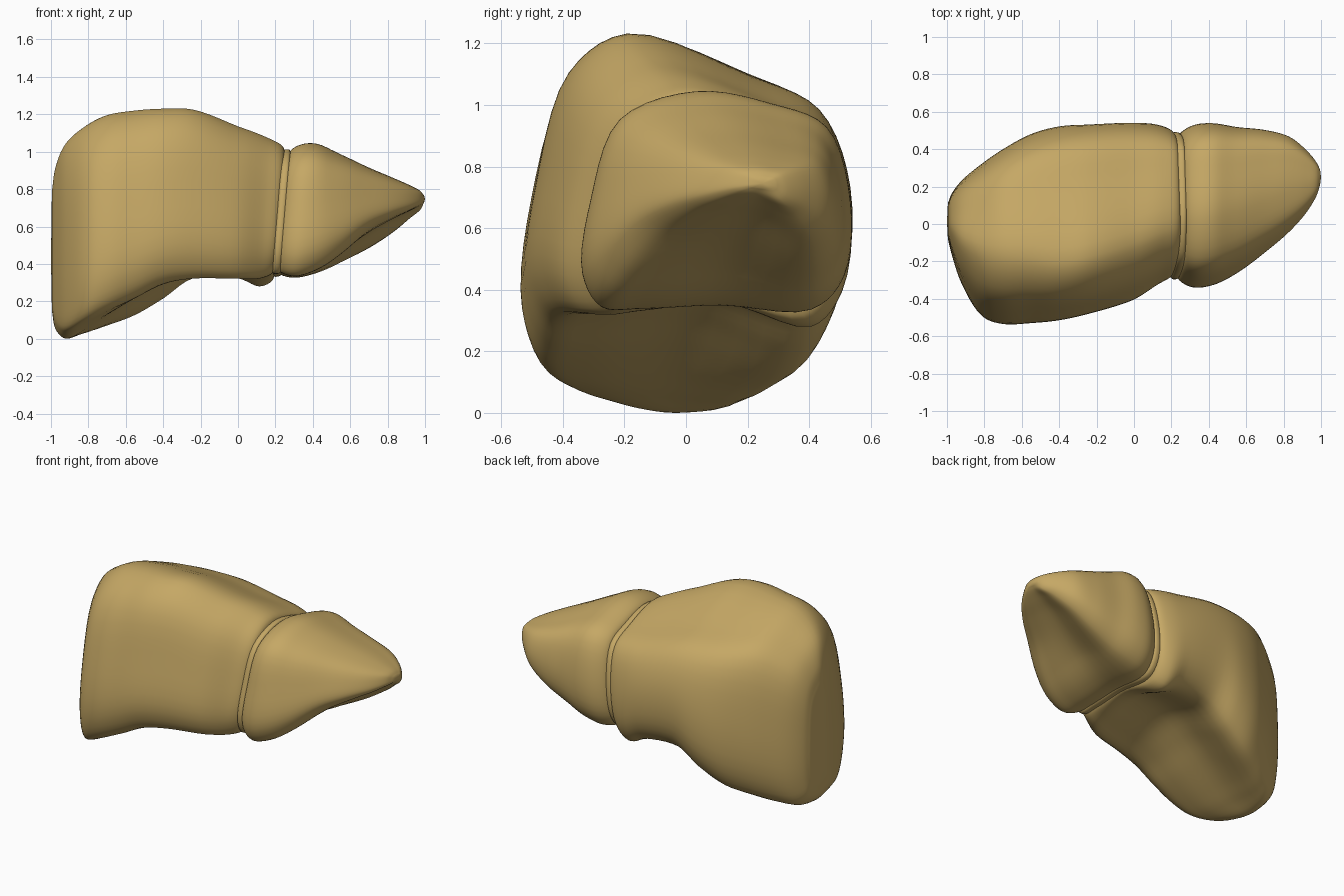
import bpy, bmesh
from mathutils import Vector

if "Cube" in bpy.data.objects:
    bpy.data.objects.remove(bpy.data.objects["Cube"])

tan = bpy.data.materials.new("tan")
tan.diffuse_color = (0.56, 0.39, 0.13, 1)
tan.use_nodes = True
tan.node_tree.nodes["Principled BSDF"].inputs["Base Color"].default_value = tan.diffuse_color


def section(s, top, drop, shoulder):
    """Closed outline at one station: x, front y, back y, top z, bottom z at front, middle, back."""
    x, yf, yb, zt, zf, zm, zk = s
    w, hf, hb = yb - yf, zt - zf, zt - zk
    top, drop = top(x), drop(x)
    pts = [(0.07, zf + 0.02 * hf), (0.0, zf + 0.17 * hf), (0.03, zf + 0.5 * hf),
           (top * shoulder, zf + 0.87 * hf), (top, zt), (0.70, zt - drop * hb),
           (0.91, zt - (drop + 0.11) * hb), (1.0, zt - 0.52 * hb),
           (0.975, zk + 0.14 * hb), (0.86, zk), (0.52, zm), (0.22, zf * 0.6 + zm * 0.4)]
    return [Vector((x, yf + f * w, z)) for f, z in pts]


def ramp(*knots):
    """Piecewise linear function of x."""
    def f(x):
        if x <= knots[0][0]:
            return knots[0][1]
        for (a, p), (b, q) in zip(knots, knots[1:]):
            if x <= b:
                return p + (q - p) * (x - a) / (b - a)
        return knots[-1][1]
    return f


def spline(p, n, closed):
    """Centripetal smooth curve through the given points, n steps per span."""
    out, m = [], len(p)
    for i in range(m if closed else m - 1):
        if closed:
            a, b, c, d = (p[(i + k) % m] for k in (-1, 0, 1, 2))
        else:
            b, c = p[i], p[i + 1]
            a = p[i - 1] if i else b * 2 - c
            d = p[i + 2] if i + 2 < m else c * 2 - b
        u, v, w = (max((q - r).length, 1e-4) ** 0.5 for q, r in ((b, a), (c, b), (d, c)))
        t1 = ((b - a) / u - (c - a) / (u + v) + (c - b) / v) * v
        t2 = ((c - b) / v - (d - b) / (v + w) + (d - c) / w) * v
        for k in range(n):
            t = k / n
            out.append(b * (2 * t ** 3 - 3 * t * t + 1) + t1 * (t ** 3 - 2 * t * t + t)
                       + c * (3 * t * t - 2 * t ** 3) + t2 * (t ** 3 - t * t))
    if not closed:
        out.append(p[-1].copy())
    return out


def loft(name, stations, top, drop, shoulder, bulge=(0, 0)):
    """Smooth body through the stations, closed by end caps with a small bulge."""
    rings = [spline(section(s, top, drop, shoulder), 5, True) for s in stations]
    lines = [spline(list(line), 5, False) for line in zip(*rings)]
    bm = bmesh.new()
    grid = []
    for line in lines:
        col = []
        for p in line:
            # the dividing plane leans: its top sits further right than its foot
            near = max(0.0, 1 - abs(p.x - 0.24) / 0.25)
            col.append(bm.verts.new((p.x + near * 0.09 * (p.z - 0.75), p.y, p.z)))
        grid.append(col)
    n, m = len(grid), len(grid[0])
    for i in range(n):
        for j in range(m - 1):
            bm.faces.new((grid[i][j], grid[(i + 1) % n][j],
                          grid[(i + 1) % n][j + 1], grid[i][j + 1]))
    for j, out in ((0, bulge[0]), (m - 1, bulge[1])):
        mid = sum((g[j].co for g in grid), Vector()) / n
        hub = bm.verts.new(mid + Vector((out, 0, 0)))
        for i in range(n):
            bm.faces.new((grid[i][j], grid[(i + 1) % n][j], hub))
    bmesh.ops.recalc_face_normals(bm, faces=bm.faces)
    for f in bm.faces:
        f.smooth = True
    me = bpy.data.meshes.new(name)
    bm.to_mesh(me)
    bm.free()
    me.materials.append(tan)
    ob = bpy.data.objects.new(name, me)
    bpy.context.collection.objects.link(ob)
    return ob


# large lobe, hollowed underneath and hanging down at the outer end
loft("large_lobe", [
    (-0.995, -0.08, 0.11, 0.79, 0.18, 0.15, 0.18),
    (-0.975, -0.16, 0.16, 0.92, 0.09, 0.05, 0.09),
    (-0.92, -0.32, 0.23, 1.045, 0.05, 0.00, 0.04),
    (-0.81, -0.49, 0.32, 1.14, 0.10, 0.05, 0.05),
    (-0.70, -0.53, 0.395, 1.195, 0.15, 0.12, 0.08),
    (-0.55, -0.525, 0.475, 1.22, 0.215, 0.22, 0.13),
    (-0.40, -0.51, 0.515, 1.23, 0.285, 0.32, 0.215),
    (-0.24, -0.475, 0.525, 1.225, 0.31, 0.40, 0.325),
    (0.00, -0.40, 0.535, 1.135, 0.31, 0.40, 0.325),
    (0.14, -0.32, 0.525, 1.075, 0.315, 0.36, 0.28),
    (0.215, -0.28, 0.495, 1.03, 0.345, 0.36, 0.31),
    (0.235, -0.25, 0.46, 0.98, 0.38, 0.39, 0.35)],
    ramp((-0.8, 0.42), (-0.35, 0.29), (0.2, 0.34)),
    ramp((-0.75, 0.06), (-0.25, 0.16), (0.0, 0.14), (0.2, 0.09)), 0.42, (-0.005, 0))

# small lobe, tapering to the side
loft("small_lobe", [
    (0.245, -0.26, 0.44, 0.97, 0.38, 0.39, 0.38),
    (0.265, -0.30, 0.485, 1.01, 0.35, 0.36, 0.35),
    (0.33, -0.335, 0.525, 1.04, 0.33, 0.35, 0.335),
    (0.42, -0.325, 0.535, 1.04, 0.36, 0.38, 0.355),
    (0.55, -0.26, 0.515, 0.985, 0.45, 0.47, 0.41),
    (0.70, -0.15, 0.50, 0.915, 0.58, 0.56, 0.485),
    (0.83, -0.04, 0.465, 0.86, 0.65, 0.635, 0.57),
    (0.92, 0.06, 0.395, 0.82, 0.69, 0.68, 0.645),
    (0.975, 0.15, 0.33, 0.79, 0.72, 0.71, 0.69),
    (0.995, 0.21, 0.29, 0.765, 0.735, 0.73, 0.73)],
    ramp((0, 0.42)), ramp((0, 0.055)), 0.33, (0, 0.005))

# thin band of tissue between the lobes
loft("dividing_band", [
    (0.21, -0.27, 0.47, 0.99, 0.36, 0.37, 0.35),
    (0.225, -0.29, 0.485, 1.01, 0.345, 0.36, 0.34),
    (0.252, -0.29, 0.485, 1.01, 0.345, 0.36, 0.34),
    (0.267, -0.27, 0.47, 0.99, 0.36, 0.37, 0.35)],
    ramp((0, 0.39)), ramp((0, 0.07)), 0.36)
